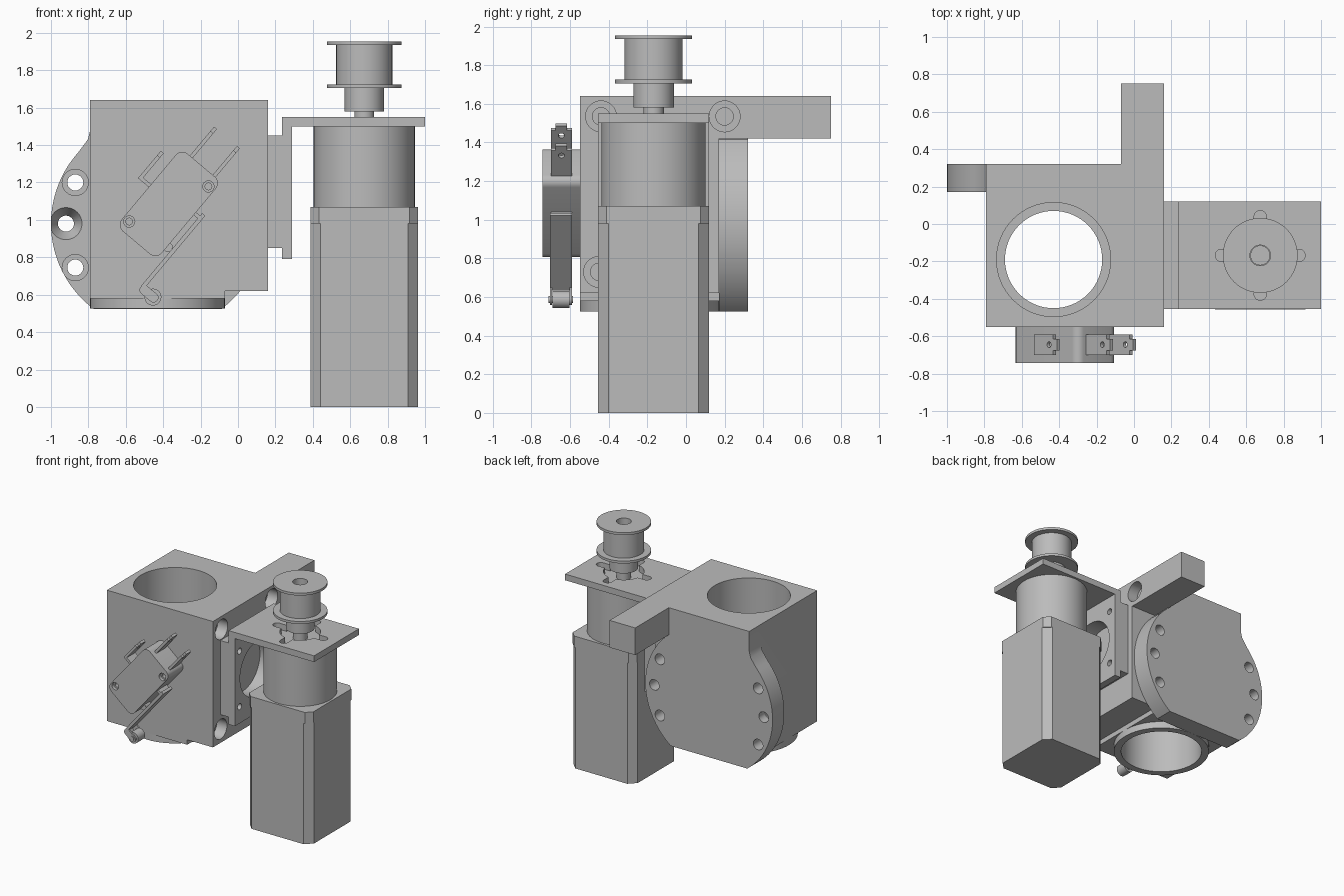
import bpy
import bmesh
from math import cos, sin, radians, pi

old = bpy.data.objects.get("Cube")
if old:
    bpy.data.objects.remove(old, do_unlink=True)

grey = bpy.data.materials.new("plain grey")
grey.use_nodes = True
COLOUR = (0.5, 0.5, 0.5, 1)
grey.diffuse_color = COLOUR
grey.node_tree.nodes["Principled BSDF"].inputs["Base Color"].default_value = COLOUR


def finish(name, bm):
    bmesh.ops.recalc_face_normals(bm, faces=bm.faces)
    mesh = bpy.data.meshes.new(name)
    bm.to_mesh(mesh)
    bm.free()
    mesh.materials.append(grey)
    ob = bpy.data.objects.new(name, mesh)
    bpy.context.collection.objects.link(ob)
    return ob


def prism(name, pts, axis, lo, hi, end_pts=None):
    """Extrude a 2D outline along an axis, optionally to a second outline."""
    place = {"X": lambda p, t: (t, p[0], p[1]),
             "Y": lambda p, t: (p[0], t, p[1]),
             "Z": lambda p, t: (p[0], p[1], t)}[axis]
    bm = bmesh.new()
    a = [bm.verts.new(place(p, lo)) for p in pts]
    b = [bm.verts.new(place(p, hi)) for p in end_pts or pts]
    bm.faces.new(a)
    bm.faces.new(b[::-1])
    for i in range(len(a)):
        j = (i + 1) % len(a)
        bm.faces.new((a[i], b[i], b[j], a[j]))
    return finish(name, bm)


def arc(cx, cy, r, start, end, n):
    return [(cx + r * cos(radians(start + (end - start) * i / n)),
             cy + r * sin(radians(start + (end - start) * i / n))) for i in range(n + 1)]


def circle(cx, cy, r, n=48):
    return arc(cx, cy, r, 0, 360, n)[:-1]


def rect(x0, x1, y0, y1):
    return [(x0, y0), (x1, y0), (x1, y1), (x0, y1)]


def rounded(x0, x1, y0, y1, r, n):
    return (arc(x1 - r, y1 - r, r, 0, 90, n) + arc(x0 + r, y1 - r, r, 90, 180, n)
            + arc(x0 + r, y0 + r, r, 180, 270, n) + arc(x1 - r, y0 + r, r, 270, 360, n))


def boolean(ob, others, op="DIFFERENCE"):
    bpy.context.view_layer.objects.active = ob
    for other in others:
        mod = ob.modifiers.new("bool", "BOOLEAN")
        mod.operation, mod.solver, mod.object = op, "EXACT", other
        bpy.ops.object.modifier_apply(modifier=mod.name)
        bpy.data.objects.remove(other, do_unlink=True)


def cutter(pts, axis, lo, hi, end_pts=None):
    return prism("cutter", pts, axis, lo, hi, end_pts)


# Housing: block, lower pad, collar, round back flange and arm
FX, FZ, FR = -0.43, 0.98, 0.57
BX, BY = -0.43, -0.19
housing = prism("housing", rect(-0.79, 0.16, -0.55, 0.17), "Z", 0.62, 1.64)
flange = ([(-0.07, 1.64), (-0.79, 1.64), (-0.79, 1.48), (-0.803, 1.43)]
          + arc(FX, FZ, FR, 138, 233, 32) + arc(FX, FZ, FR, 307, 410, 32))
boolean(housing, [
    prism("pad", rect(-0.79, -0.07, -0.55, 0.17), "Z", 0.58, 0.7),
    prism("collar", circle(BX, BY, 0.36, 64), "Z", 0.525, 0.7),
    prism("flange", flange, "Y", 0.17, 0.32),
    prism("arm", rect(-0.07, 0.16, 0.1, 0.75), "Z", 1.42, 1.64)], "UNION")

# Stepped vertical bore
boolean(housing, [cutter(circle(BX, BY, r, 64), "Z", lo, hi) for r, lo, hi in
                  ((0.26, 0.4, 1.8), (0.305, 1.1, 1.8), (0.305, 0.4, 0.9))])

# Flange bolt holes, with counterbores and a countersink on the free side
for dx, z in ((0.44, 1.2), (0.49, 0.98), (0.44, 0.745)):
    for side in (-1, 1):
        boolean(housing, [cutter(circle(FX + side * dx, z, 0.043, 24), "Y", 0.165, 0.4)])
    x = FX - dx
    if z == 0.98:
        boolean(housing, [cutter(circle(x, z, 0.087, 32), "Y", 0.168, 0.25, circle(x, z, 0.042, 32))])
    else:
        boolean(housing, [cutter(circle(x, z, 0.07, 32), "Y", 0.1, 0.2)])

# Counterbored holes in the motor side
for y, z in ((-0.44, 1.535), (0.2, 1.535), (-0.45, 0.73)):
    boolean(housing, [cutter(circle(y, z, 0.08, 32), "X", 0.07, 0.2),
                      cutter(circle(y, z, 0.045, 24), "X", -0.1, 0.1)])

# Motor bracket: spacer, upright plate and top plate
MX, MY = 0.675, -0.168
PZ = 1.15
bracket = prism("motor_bracket", rect(-0.455, 0.12, 0.79, 1.55), "X", 0.235, 0.29)
boolean(bracket, [
    prism("spacer", rect(-0.455, 0.12, 0.85, 1.45), "X", 0.16, 0.25),
    prism("top", rect(0.25, 1.0, -0.455, 0.12), "Z", 1.5, 1.55)], "UNION")
boolean(bracket, [cutter(circle(MY, PZ, 0.22), "X", 0.1, 0.4),
                  cutter(circle(MX, MY, 0.15), "Z", 1.4, 1.7)])
S = 0.033
for i in (-1, 1):
    for j in (-1, 1):
        boolean(bracket, [cutter(circle(MY + i * 0.225, PZ + j * 0.225, 0.025, 20), "X", 0.1, 0.4)])
    boolean(bracket, [
        cutter(rounded(*sorted((MX + i * 0.1, MX + i * 0.24)), MY - S, MY + S, S * 0.99, 6), "Z", 1.4, 1.7),
        cutter(rounded(MX - S, MX + S, *sorted((MY + i * 0.1, MY + i * 0.24)), S * 0.99, 6), "Z", 1.4, 1.7)])

# Motor: chamfered square case, round gearbox and shaft
H = 0.288
prism("motor_case", rounded(MX - H, MX + H, MY - H, MY + H, 0.055, 1), "Z", 0, 0.98)
prism("motor_case_cap", rounded(MX - H, MX + H, MY - H, MY + H, 0.045, 1), "Z", 0.98, 1.07)
prism("gearbox", circle(MX, MY, 0.27, 64), "Z", 1.07, 1.5)
prism("motor_shaft", circle(MX, MY, 0.053, 32), "Z", 1.5, 1.8)

# Belt pulley turned from a profile
bm = bmesh.new()
profile = [(0.055, 1.955), (0.2, 1.955), (0.2, 1.935), (0.15, 1.935), (0.15, 1.725),
           (0.2, 1.725), (0.2, 1.705), (0.105, 1.705), (0.105, 1.58), (0.055, 1.58)]
ring = [bm.verts.new((MX + r, MY, z)) for r, z in profile]
edges = [bm.edges.new((ring[i - 1], ring[i])) for i in range(len(ring))]
bmesh.ops.spin(bm, geom=ring + edges, cent=(MX, MY, 0), axis=(0, 0, 1), angle=2 * pi, steps=64)
bmesh.ops.remove_doubles(bm, verts=bm.verts, dist=0.0005)
finish("pulley", bm)

# Limit switch, laid out in its own tilted frame on the front face
TILT = radians(50)


def tilt(pts):
    return [(-0.37 + a * cos(TILT) - b * sin(TILT), 1.085 + a * sin(TILT) + b * cos(TILT))
            for a, b in pts]


switch = prism("switch_body", tilt(rounded(-0.27, 0.27, -0.14, 0.14, 0.045, 6)), "Y", -0.742, -0.55)
for s in (-1, 1):
    boolean(switch, [cutter(tilt(circle(s * 0.208, s * -0.102, 0.03, 24)), "Y", -0.8, -0.715),
                     cutter(tilt(circle(s * 0.208, s * -0.102, 0.018, 24)), "Y", -0.8, -0.56)])

# Terminal blades with tapered tips and eyelets
Y0, Y1, YM = -0.7, -0.59, -0.645
for name, a0, a1, b in (("upper", 0.26, 0.472, 0.07), ("lower", 0.26, 0.472, -0.09),
                        ("side", 0, 0.19, 0.205)):
    blade = prism(name + "_terminal", tilt(rect(a0, a1 - 0.03, b - 0.01, b + 0.01)), "Y", Y0, Y1)
    tip = prism("tip", tilt(rect(a1 - 0.035, a1, b - 0.01, b + 0.01)), "Y", Y0 + 0.025, Y1 - 0.025)
    boolean(blade, [tip], "UNION")
    hole = cutter(circle(a1 - 0.065, YM, 0.016, 16), "Z", b - 0.05, b + 0.05)
    for v in hole.data.vertices:
        (v.co.x, v.co.z), = tilt([(v.co.x, v.co.z)])
    boolean(blade, [hole])
prism("side_terminal_stem", tilt(rect(0, 0.02, 0.13, 0.205)), "Y", Y0, Y1)

# Lever, plunger and roller
prism("lever", tilt(rect(-0.43, 0.077, -0.19, -0.168)), "Y", Y0 - 0.005, Y1)
prism("lever_hinge", tilt(rect(0.04, 0.06, -0.175, -0.13)), "Y", Y0, Y1)
prism("plunger", tilt(rounded(-0.205, -0.155, -0.168, -0.12, 0.02, 4)), "Y", -0.68, -0.61)
for name, y in (("front", Y0 - 0.005), ("back", Y1 - 0.012)):
    prism(name + "_roller_fork", tilt(rounded(-0.462, -0.41, -0.285, -0.17, 0.024, 5)),
          "Y", y, y + 0.012)
prism("roller", tilt(circle(-0.436, -0.255, 0.045, 32)), "Y", Y0 + 0.008, Y1 - 0.013)
prism("roller_pin", tilt(circle(-0.436, -0.255, 0.018, 20)), "Y", Y0 - 0.012, Y1 + 0.005)

# Smooth round walls, keep edges crisp
for ob in [o for o in bpy.context.collection.objects if o.type == "MESH"]:
    bpy.ops.object.select_all(action="DESELECT")
    ob.select_set(True)
    bpy.context.view_layer.objects.active = ob
    bpy.ops.object.shade_smooth_by_angle(angle=radians(25))
